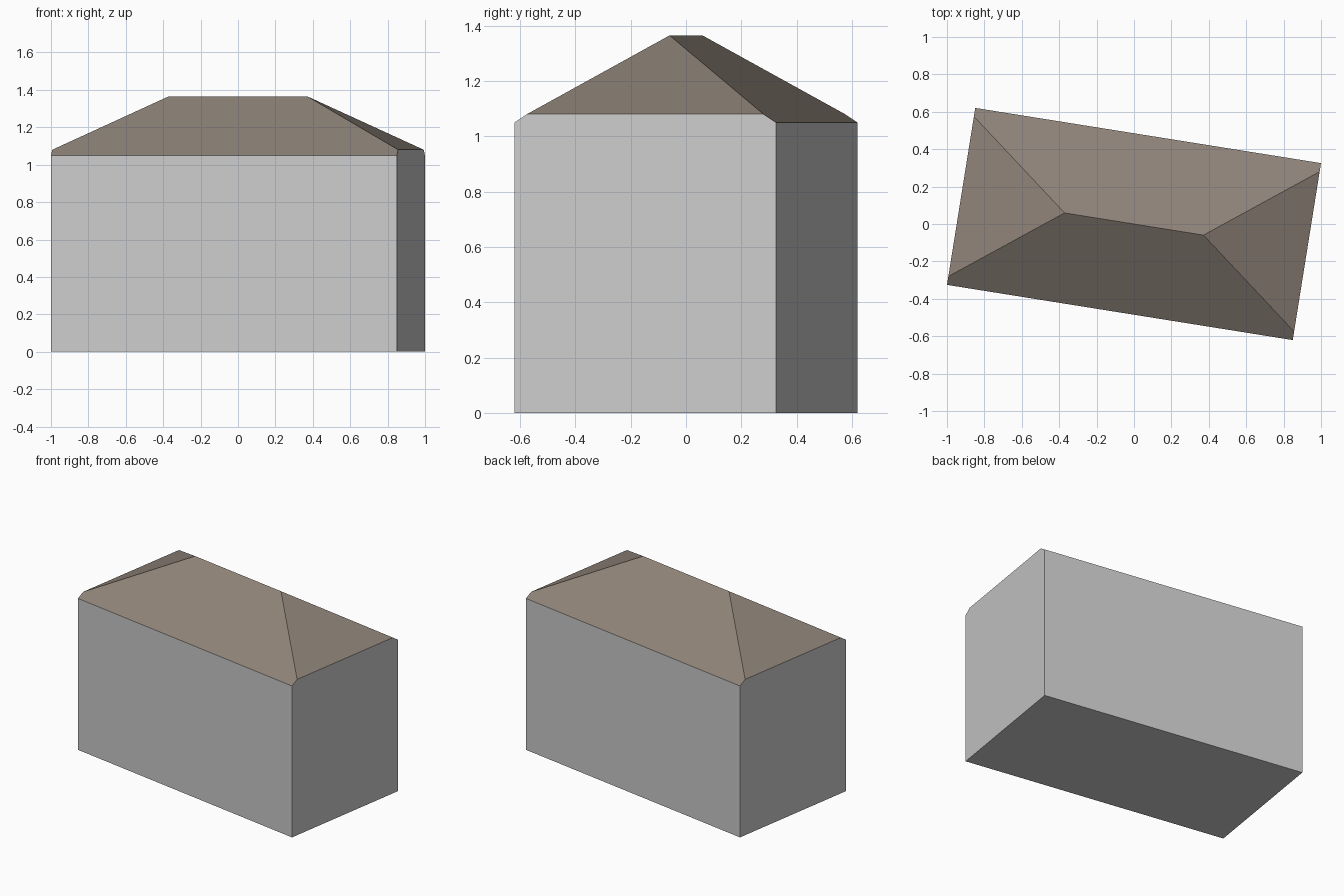
import bpy, bmesh, math
from mathutils import Matrix

if "Cube" in bpy.data.objects:
    bpy.data.objects.remove(bpy.data.objects["Cube"])

L, W = 0.936, 0.479          # half length and half width of the house
EAVE, RIDGE_Z = 1.05, 1.365  # long eave height, ridge height
RIDGE = 0.376                # half length of the ridge
INSET = 0.046                # hips start this far in from each corner
HIP_Z = EAVE + (RIDGE_Z - EAVE) * INSET / W
TURN = Matrix.Rotation(math.radians(-9.07), 4, 'Z')
HALF_TURN = Matrix.Rotation(math.pi, 4, 'Z')


def material(name, rgb):
    m = bpy.data.materials.new(name)
    m.diffuse_color = (*rgb, 1)
    m.use_nodes = True
    m.node_tree.nodes["Principled BSDF"].inputs["Base Color"].default_value = m.diffuse_color
    return m


def build(name, half, whole, mat):
    """Faces in 'half' are repeated by a half turn; 'whole' is used once."""
    bm = bmesh.new()
    for f in half:
        vs = [bm.verts.new(p) for p in f]
        bm.faces.new(vs)
        bm.faces.new([bm.verts.new(HALF_TURN @ v.co) for v in vs])
    for f in whole:
        bm.faces.new([bm.verts.new(p) for p in f])
    bmesh.ops.remove_doubles(bm, verts=bm.verts, dist=1e-4)
    bm.transform(TURN)
    me = bpy.data.meshes.new(name)
    bm.to_mesh(me)
    bm.free()
    me.materials.append(mat)
    ob = bpy.data.objects.new(name, me)
    bpy.context.collection.objects.link(ob)


from mathutils import Vector as V
hip_f, hip_b = V((L, INSET - W, HIP_Z)), V((L, W - INSET, HIP_Z))
hip_l = V((-L, INSET - W, HIP_Z))
eave_r, eave_l, eave_b = V((L, -W, EAVE)), V((-L, -W, EAVE)), V((L, W, EAVE))
ridge_r, ridge_l = V((RIDGE, 0, RIDGE_Z)), V((-RIDGE, 0, RIDGE_Z))
base = [V((-L, -W, 0)), V((L, -W, 0)), V((L, W, 0)), V((-L, W, 0))]

# Walls: long side, clipped-corner end wall, and floor
build("walls",
      [[base[0], base[1], eave_r, eave_l],
       [base[1], base[2], eave_b, hip_b, hip_f, eave_r]],
      [base[::-1]],
      material("light grey wall", (0.60, 0.60, 0.60)))

# Hip roof: long slope and triangular end slope
build("hip_roof",
      [[eave_l, eave_r, hip_f, ridge_r, ridge_l, hip_l],
       [hip_f, hip_b, ridge_r]],
      [],
      material("brown roof", (0.273, 0.228, 0.19)))
